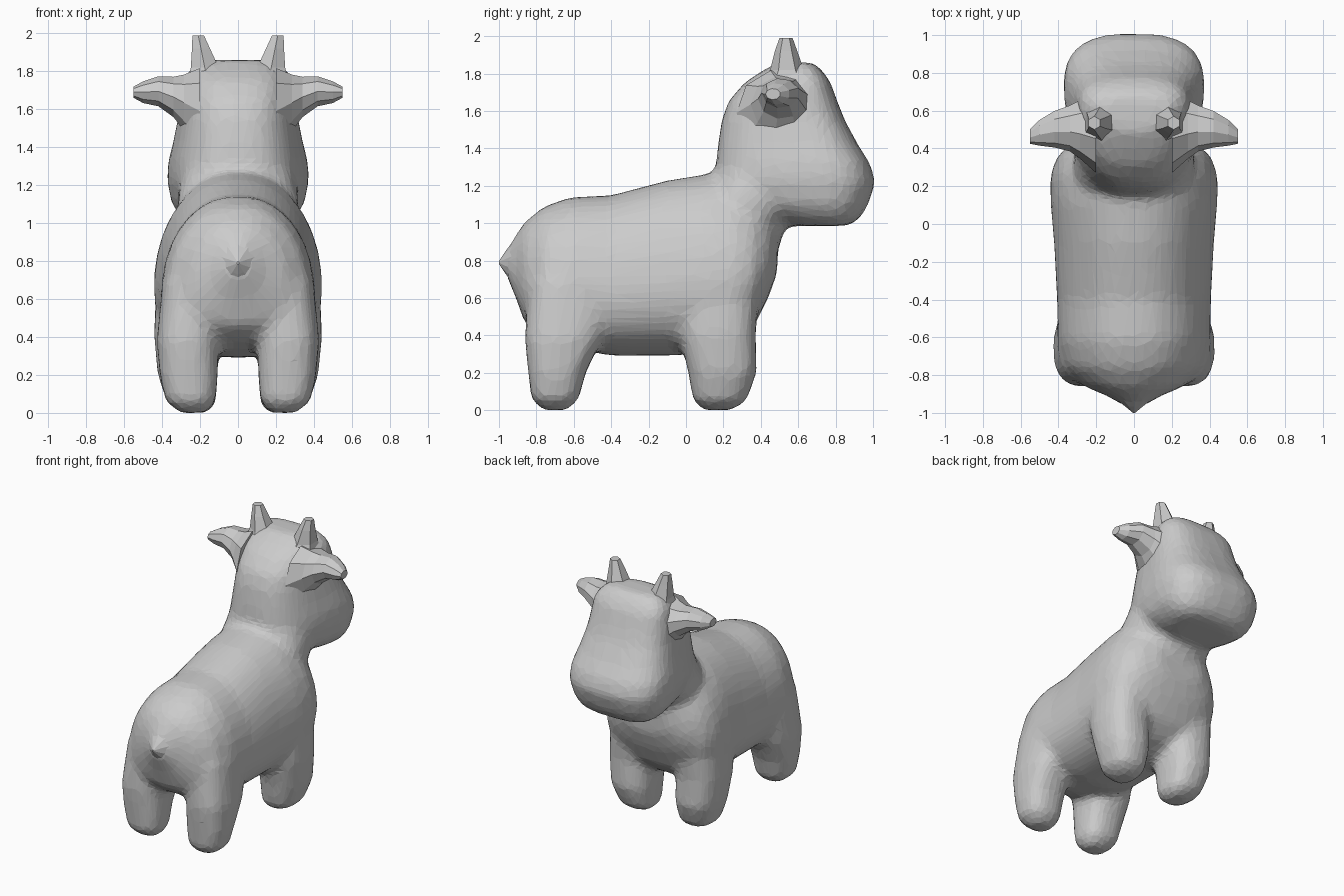
import bpy, bmesh
from math import cos, sin, tau

if "Cube" in bpy.data.objects:
    bpy.data.objects.remove(bpy.data.objects["Cube"])


def spow(a, e):
    return (abs(a) ** e) * (1 if a >= 0 else -1)


def loft(bm, rings, axis, n=28, power=2.6, taper=0.0):
    """Loft superellipse rings (position, centre_u, centre_v, half_u, half_v) along an axis."""
    loops = []
    for p, cu, cv, hu, hv in rings:
        loop = []
        for i in range(n):
            a = tau * (i + 0.5) / n
            s = spow(sin(a), 2 / power)
            u = cu + hu * spow(cos(a), 2 / power) * (1 + taper * s)
            v = cv + hv * s
            co = {'X': (p, u, v), 'Y': (u, p, v), 'Z': (u, v, p)}[axis]
            loop.append(bm.verts.new(co))
        loops.append(loop)
    for a, b in zip(loops, loops[1:]):
        for i in range(n):
            j = (i + 1) % n
            bm.faces.new((a[i], a[j], b[j], b[i]))
    bm.faces.new(loops[0][::-1])
    bm.faces.new(loops[-1])


def finish(bm, name):
    bmesh.ops.recalc_face_normals(bm, faces=bm.faces)
    me = bpy.data.meshes.new(name)
    bm.to_mesh(me)
    bm.free()
    ob = bpy.data.objects.new(name, me)
    bpy.context.collection.objects.link(ob)
    return ob


def span(p, lo, hi, half):
    return (p, 0, (lo + hi) / 2, half, (hi - lo) / 2)


bm = bmesh.new()

# torso: y, underside, top, half width
torso = [(-.965, .73, .85, .05), (-.91, .60, .94, .14), (-.86, .46, 1.01, .26),
         (-.76, .38, 1.09, .36), (-.62, .33, 1.14, .395), (-.4, .29, 1.15, .40),
         (-.1, .29, 1.23, .415), (.12, .30, 1.265, .435), (.26, .35, 1.24, .435),
         (.36, .44, 1.18, .40), (.44, .60, 1.10, .31), (.49, .74, 1.0, .18)]
loft(bm, [span(*t) for t in torso], 'Y', power=2.3, taper=-.17)

# neck filling the gap under the jaw
neck = [(.75, .0, .46, .25), (.88, .0, .50, .30), (1.0, .02, .54, .315),
        (1.12, .06, .62, .32), (1.25, .14, .66, .30), (1.4, .2, .66, .27)]
loft(bm, [span(*k) for k in neck], 'Z', power=2.3)

# head: z, back, front, half width
head = [(.985, .55, .87, .22), (1.03, .42, .935, .29), (1.10, .25, .975, .335),
        (1.22, .15, 1.015, .36), (1.32, .16, .985, .355), (1.42, .17, .92, .33),
        (1.55, .19, .85, .305), (1.65, .225, .81, .295), (1.75, .31, .775, .28),
        (1.81, .40, .735, .25), (1.86, .49, .68, .18)]
loft(bm, [span(*h) for h in head], 'Z', power=2.8, taper=.19)

# legs: z, x, y, half width, half depth
front_leg = [(0, .23, .17, .07, .08), (.05, .245, .18, .13, .145), (.2, .265, .195, .16, .185),
             (.4, .275, .17, .17, .205), (.75, .25, .18, .18, .22)]
hind_leg = [(0, .24, -.70, .07, .07), (.06, .25, -.70, .135, .13), (.2, .26, -.69, .155, .155),
            (.38, .265, -.655, .165, .21), (.7, .23, -.6, .17, .24)]
for side in (-1, 1):
    for leg in (front_leg, hind_leg):
        loft(bm, [(z, side * x, y, w, d) for z, x, y, w, d in leg], 'Z', n=16)

# fuse the parts into one soft faceted skin
body = finish(bm, "animal_body")
m = body.modifiers.new("fuse", 'REMESH')
m.mode = 'VOXEL'
m.voxel_size = .025
m = body.modifiers.new("soften", 'SMOOTH')
m.factor = .5
m.iterations = 14
m = body.modifiers.new("facet", 'DECIMATE')
m.ratio = .15

# tail stub
bm = bmesh.new()
loft(bm, [(-.82, 0, .79, .20, .21), (-.92, 0, .79, .11, .12),
          (-.965, 0, .79, .05, .06), (-1.0, 0, .79, .006, .008)], 'Y', n=10, power=2)
finish(bm, "tail")

# ears flaring out of the head, and horns, low-poly
for side, label in ((-1, "left"), (1, "right")):
    bm = bmesh.new()
    ear = [(.20, .49, 1.59, .22, .23), (.285, .505, 1.635, .16, .15), (.34, .51, 1.665, .125, .108),
           (.42, .505, 1.695, .10, .08), (.50, .485, 1.69, .07, .058), (.55, .465, 1.69, .04, .03)]
    loft(bm, [(side * x, y, z, w, h) for x, y, z, w, h in ear], 'X', n=9, power=2)
    finish(bm, label + "_ear")

    bm = bmesh.new()
    horn = [(1.72, .15, .54, .14, .15), (1.82, .175, .54, .085, .09),
            (1.92, .195, .535, .055, .06), (1.99, .21, .535, .035, .035)]
    loft(bm, [(z, side * x, y, w, d) for z, x, y, w, d in horn], 'Z', n=6, power=2)
    finish(bm, label + "_horn")
